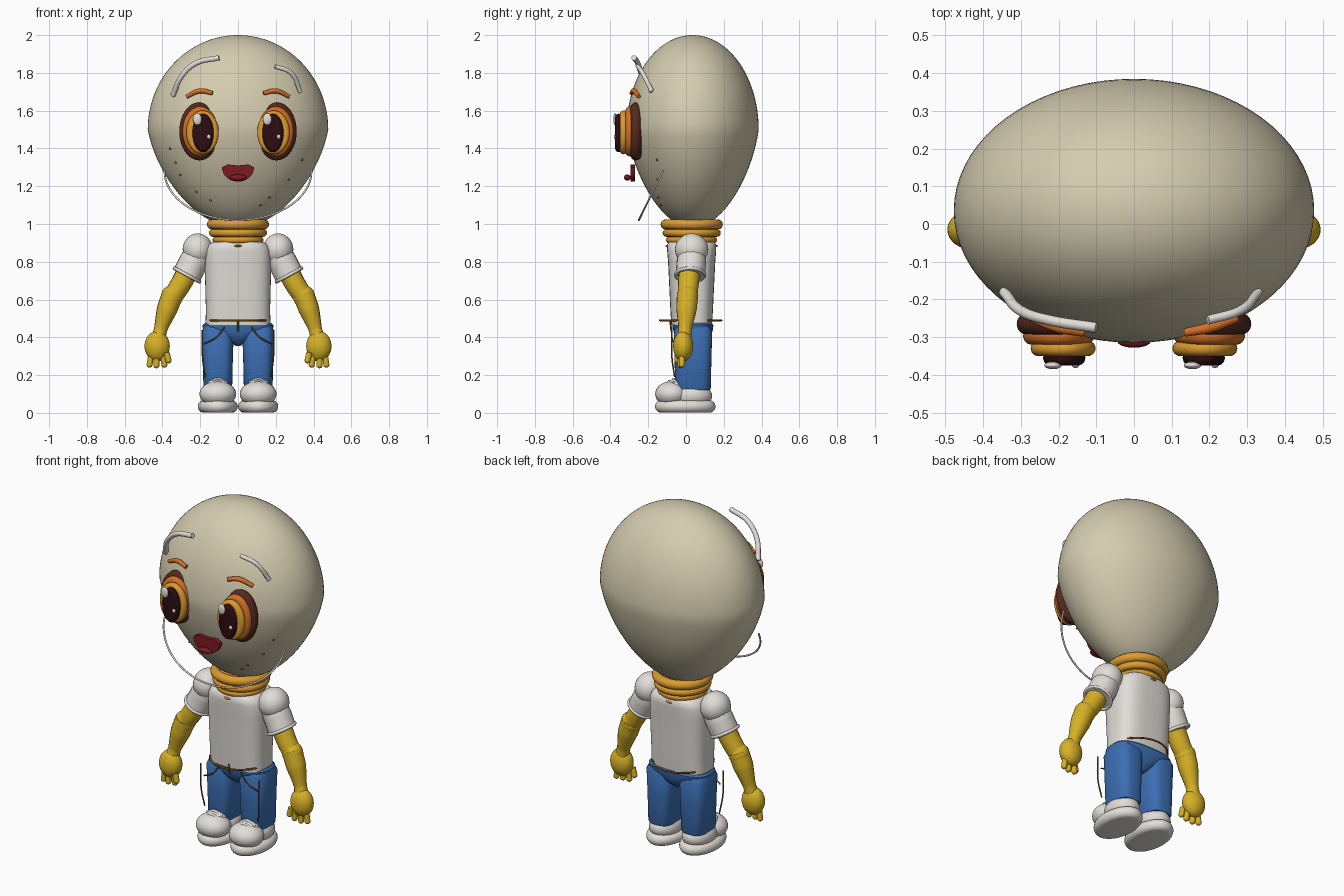
import bpy, bmesh, math
from mathutils import Matrix, Vector

if "Cube" in bpy.data.objects:
    bpy.data.objects.remove(bpy.data.objects["Cube"], do_unlink=True)


def colour(name, r, g, b):
    m = bpy.data.materials.new(name)
    m.use_nodes = True
    m.diffuse_color = (r, g, b, 1)
    m.node_tree.nodes["Principled BSDF"].inputs["Base Color"].default_value = (r, g, b, 1)
    return m


CREAM = colour("cream", 0.66, 0.60, 0.43)
WHITE = colour("white", 0.76, 0.73, 0.69)
YELLOW = colour("yellow", 0.68, 0.44, 0.02)
BLUE = colour("denim_blue", 0.045, 0.16, 0.46)
ORANGE = colour("orange", 0.65, 0.16, 0.02)
AMBER = colour("amber", 0.72, 0.33, 0.03)
BROWN = colour("brown", 0.09, 0.022, 0.013)
PUPIL = colour("pupil_dark", 0.026, 0.004, 0.006)
RED = colour("mouth_red", 0.2, 0.01, 0.017)
STITCH = colour("stitch_brown", 0.22, 0.09, 0.015)
LYING = Matrix.Rotation(math.pi / 2, 4, "X")


def finish(ob, name, mat):
    ob.name = name
    ob.data.materials.clear()
    ob.data.materials.append(mat)
    bpy.ops.object.select_all(action="DESELECT")
    ob.select_set(True)
    bpy.context.view_layer.objects.active = ob
    bpy.ops.object.shade_smooth_by_angle(angle=math.radians(40))
    return ob


def from_bmesh(bm, name, mat):
    bmesh.ops.recalc_face_normals(bm, faces=bm.faces)
    me = bpy.data.meshes.new(name)
    bm.to_mesh(me)
    bm.free()
    ob = bpy.data.objects.new(name, me)
    bpy.context.collection.objects.link(ob)
    return finish(ob, name, mat)


def loft(name, mat, rings, centre=(0, 0, 0), power=2, turn=Matrix(), sides=48):
    """Stack of superellipse rings given as (height, x radius, y radius)."""
    bm = bmesh.new()
    rows = []
    for z, rx, ry in rings:
        row = []
        for i in range(sides):
            a = 2 * math.pi * i / sides
            c, s = math.cos(a), math.sin(a)
            x = rx * math.copysign(abs(c) ** (2 / power), c)
            y = ry * math.copysign(abs(s) ** (2 / power), s)
            row.append(bm.verts.new(Vector(centre) + turn @ Vector((x, y, z))))
        rows.append(row)
    for lo, hi in zip(rows, rows[1:]):
        for i in range(sides):
            j = (i + 1) % sides
            bm.faces.new((lo[i], lo[j], hi[j], hi[i]))
    bm.faces.new(rows[0][::-1])
    bm.faces.new(rows[-1])
    return from_bmesh(bm, name, mat)


def disc(name, mat, centre, rx, ry, h, turn=Matrix()):
    """Flat oval disc with a fully rounded rim."""
    rings = []
    for i in range(13):
        a = math.pi * (i / 12 - 0.5)
        inset = h * (1 - math.cos(a))
        rings.append((h * math.sin(a), rx - inset, ry - inset))
    return loft(name, mat, rings, centre, turn=turn)


def blob(name, mat, centre, size):
    bpy.ops.mesh.primitive_uv_sphere_add(segments=32, ring_count=18, location=centre)
    ob = bpy.context.object
    ob.scale = size
    return finish(ob, name, mat)


def ring(name, mat, centre, major, minor, tilt=0):
    bpy.ops.mesh.primitive_torus_add(location=centre, rotation=(0, tilt, 0), major_radius=major,
                                     minor_radius=minor, major_segments=48, minor_segments=12)
    return finish(bpy.context.object, name, mat)


def tube(name, mat, points, radii):
    """Round tube along a smooth path; radii is one value or one per point."""
    if not isinstance(radii, (list, tuple)):
        radii = [radii] * len(points)
    cu = bpy.data.curves.new(name, "CURVE")
    cu.dimensions = "3D"
    cu.bevel_depth = 1
    cu.bevel_resolution = 5
    cu.use_fill_caps = True
    sp = cu.splines.new("BEZIER")
    sp.resolution_u = 8
    sp.bezier_points.add(len(points) - 1)
    for bp, p, r in zip(sp.bezier_points, points, radii):
        bp.co, bp.radius = p, r
        bp.handle_left_type = bp.handle_right_type = "AUTO"
    ob = bpy.data.objects.new(name, cu)
    bpy.context.collection.objects.link(ob)
    bpy.ops.object.select_all(action="DESELECT")
    ob.select_set(True)
    bpy.context.view_layer.objects.active = ob
    bpy.ops.object.convert(target="MESH")
    return finish(bpy.context.object, name, mat)


# Bulb head: round above the middle, tapering below
def head_radius(z):
    if z >= 1.5:
        return 0.478 * math.sqrt(max(0, 1 - ((z - 1.5) / 0.5) ** 2))
    t = (1.5 - z) / 0.52
    return 0.478 * math.sqrt(max(0, 1 - t * t)) * (1 - 0.2 * t)


heights = [1.5 - 0.519 * math.sin(math.pi / 2 * (1 - i / 20)) for i in range(20)]
heights += [1.5 + 0.49999 * math.sin(math.pi / 2 * i / 24) for i in range(25)]
loft("head", CREAM, [(z, head_radius(z), head_radius(z) * 0.732) for z in heights], (0, 0.035, 0), sides=72)

# Screw neck
for z, major, minor in ((0.998, 0.138, 0.027), (0.953, 0.133, 0.021), (0.915, 0.117, 0.018)):
    ring("neck_ring", AMBER, (0, 0.03, z), major, minor)
loft("neck_core", AMBER, [(0.87, 0.11, 0.11), (1.01, 0.14, 0.14)], (0, 0.03, 0))
blob("neck_tip", AMBER, (0, 0.03, 0.884), (0.055, 0.14, 0.018))

# Eyes, in stacked discs, and brows
for s in (1, -1):
    disc("eye_rim", BROWN, (s * 0.205, -0.265, 1.49), 0.106, 0.153, 0.029, LYING)
    disc("eye_orange_ring", ORANGE, (s * 0.2, -0.297, 1.49), 0.094, 0.132, 0.023, LYING)
    disc("eye_amber_ring", AMBER, (s * 0.188, -0.33, 1.485), 0.086, 0.116, 0.02, LYING)
    disc("pupil", PUPIL, (s * 0.185, -0.355, 1.482), 0.056, 0.102, 0.02, LYING)
    blob("eye_glint", WHITE, (s * 0.185 - 0.03, -0.375, 1.555), (0.023, 0.01, 0.031))
    blob("eye_small_glint", WHITE, (s * 0.185 + 0.03, -0.374, 1.462), (0.01, 0.008, 0.012))
    tube("brow", ORANGE, [(s * 0.135, -0.288, 1.692), (s * 0.2, -0.275, 1.705), (s * 0.272, -0.25, 1.675)],
         [0.011, 0.014, 0.011])

# Mouth plate and tongue
bm = bmesh.new()
arc = [math.pi * (1 + i / 16) for i in range(17)]
outline = [(0.085 * math.cos(a), 1.3 + 0.076 * math.sin(a)) for a in arc]
outline += [(0.055, 1.315), (0, 1.31), (-0.055, 1.315)]
face = bm.faces.new([bm.verts.new((x, -0.295, z)) for x, z in outline])
back = bmesh.ops.extrude_face_region(bm, geom=[face])
bmesh.ops.translate(bm, vec=(0, 0.025, 0), verts=[v for v in back["geom"] if isinstance(v, bmesh.types.BMVert)])
from_bmesh(bm, "mouth", RED)
blob("tongue", RED, (0, -0.31, 1.246), (0.045, 0.018, 0.016))

# Glass glints, lower rim wire and freckles
tube("glass_glint_right", WHITE, [(-0.345, -0.18, 1.68), (-0.3, -0.23, 1.78), (-0.225, -0.255, 1.85),
                                  (-0.1, -0.275, 1.88)], 0.014)
tube("glass_glint_left", WHITE, [(0.195, -0.255, 1.835), (0.28, -0.23, 1.8), (0.33, -0.18, 1.7)], 0.012)
wire = [math.pi * (1 + i / 16) for i in range(17)]
tube("glass_rim", WHITE, [(0.39 * math.cos(a), -0.12 + 0.13 * math.sin(a), 1.285 + 0.265 * math.sin(a))
                          for a in wire], 0.005)
for x, z in ((-0.36, 1.4), (-0.33, 1.325), (-0.305, 1.26), (-0.22, 1.17), (-0.145, 1.125),
             (0.34, 1.34), (0.27, 1.235), (0.165, 1.14), (0.12, 1.1)):
    y = 0.035 - 0.732 * math.sqrt(max(0, head_radius(z) ** 2 - x * x))
    blob("freckle", STITCH, (x, y, z), (0.006, 0.006, 0.006))

# Shirt and jeans waist
loft("shirt", WHITE, [(0.465, 0.172, 0.108), (0.55, 0.17, 0.113), (0.7, 0.174, 0.12), (0.8, 0.176, 0.125),
                      (0.86, 0.172, 0.13), (0.89, 0.158, 0.13), (0.905, 0.135, 0.12), (0.91, 0.09, 0.08)],
     (0, 0.03, 0), power=3)
loft("jeans_waist", BLUE, [(0.355, 0.012, 0.05), (0.385, 0.06, 0.085), (0.42, 0.13, 0.1), (0.445, 0.186, 0.106),
                           (0.465, 0.188, 0.108), (0.475, 0.178, 0.1)], (0, 0.037, 0), power=2.8)
ring("belt_stitch", STITCH, (0, 0.025, 0.49), 0.163, 0.005)
tube("fly_stitch", STITCH, [(0, -0.085, 0.49), (0, -0.078, 0.43)], 0.004)

for s in (1, -1):
    # Trouser legs with seams
    loft("trouser_leg", BLUE, [(0.12, 0.07, 0.09), (0.13, 0.076, 0.094), (0.3, 0.08, 0.098),
                               (0.43, 0.085, 0.102), (0.455, 0.075, 0.09)], (s * 0.107, 0.037, 0), power=3)
    tube("side_seam", STITCH, [(s * 0.19, -0.075, 0.44), (s * 0.188, -0.075, 0.3), (s * 0.175, -0.06, 0.19)], 0.004)
    tube("pocket_stitch", STITCH, [(s * 0.07, -0.075, 0.455), (s * 0.115, -0.075, 0.4), (s * 0.18, -0.06, 0.365)], 0.004)

    # Shoes
    disc("shoe_sole", WHITE, (s * 0.107, -0.004, 0.034), 0.106, 0.16, 0.033)
    blob("shoe_toe", WHITE, (s * 0.107, -0.075, 0.1), (0.097, 0.088, 0.068))
    blob("shoe_heel", WHITE, (s * 0.107, 0.025, 0.09), (0.087, 0.113, 0.07))
    blob("shoe_tongue", WHITE, (s * 0.107, -0.05, 0.145), (0.06, 0.05, 0.036))
    for z, y in ((0.165, -0.09), (0.178, -0.065)):
        tube("shoe_lace", WHITE, [(s * 0.107 - 0.05, y, z - 0.02), (s * 0.107, y, z),
                                  (s * 0.107 + 0.05, y, z - 0.02)], 0.008)

    # Short sleeves
    blob("shoulder", WHITE, (s * 0.213, 0.03, 0.865), (0.08, 0.088, 0.085))
    tube("sleeve", WHITE, [(s * 0.2, 0.03, 0.87), (s * 0.235, 0.028, 0.8), (s * 0.272, 0.022, 0.725)],
         [0.07, 0.078, 0.078])
    ring("sleeve_cuff", WHITE, (s * 0.27, 0.022, 0.73), 0.076, 0.009, tilt=-s * 0.5)

    # Arms and hands
    tube("upper_arm", YELLOW, [(s * 0.26, 0.02, 0.76), (s * 0.31, 0.012, 0.67), (s * 0.35, 0.008, 0.61)],
         [0.058, 0.055, 0.052])
    blob("elbow", YELLOW, (s * 0.35, 0.008, 0.615), (0.058, 0.056, 0.06))
    tube("forearm", YELLOW, [(s * 0.345, 0.008, 0.63), (s * 0.375, 0.003, 0.55), (s * 0.41, -0.005, 0.44),
                             (s * 0.42, -0.01, 0.4)], [0.057, 0.055, 0.035, 0.038])
    blob("palm", YELLOW, (s * 0.428, -0.015, 0.353), (0.067, 0.053, 0.08))
    for x0, x1, y, tip in ((0.4, 0.39, -0.03, 0.255), (0.432, 0.432, -0.03, 0.252),
                           (0.458, 0.468, -0.022, 0.255), (0.378, 0.368, -0.045, 0.278)):
        tube("finger", YELLOW, [(s * x0, y, 0.32), (s * x1, y, tip)], 0.016)
        blob("fingertip", YELLOW, (s * x1, y, tip), (0.016, 0.016, 0.016))
